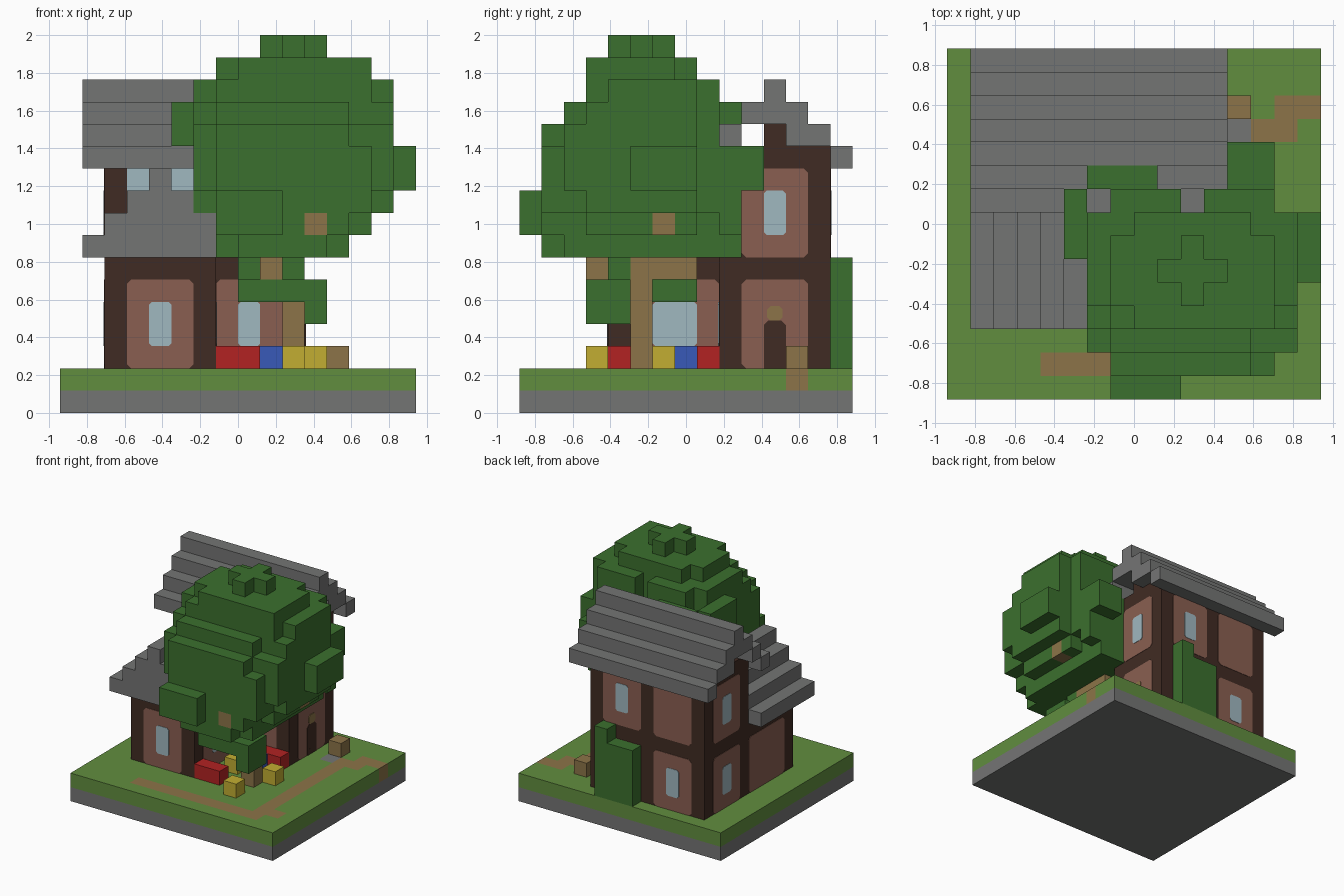
import bpy, bmesh, random
from mathutils import Vector

cube = bpy.data.objects.get("Cube")
if cube:
    bpy.data.objects.remove(cube)
random.seed(4)
U = 2 / 17                                   # block size
ORIGIN = Vector((-8 * U, -7.5 * U, 0))


def material(name, *srgb):
    lin = [((c / 255 + 0.055) / 1.055) ** 2.4 for c in srgb] + [1]
    m = bpy.data.materials.new(name)
    m.use_nodes = True
    m.diffuse_color = lin
    m.node_tree.nodes["Principled BSDF"].inputs["Base Color"].default_value = lin
    return m


TIMBER = material("dark timber", 64, 43, 35)
PLASTER = material("clay plaster", 138, 95, 81)
GLASS = material("pale glass", 160, 184, 192)
STONE = material("grey stone", 116, 117, 116)
LEAF = material("leaf green", 59, 112, 46)
GRASS = material("grass green", 97, 141, 63)
WOOD = material("tan wood", 140, 116, 72)
RED = material("petal red", 178, 34, 34)
YELLOW = material("petal yellow", 194, 174, 50)
BLUE = material("petal blue", 56, 90, 184)


def box(i, j, k):
    """Set of grid cells; each axis is one index or an inclusive pair."""
    span = [range(a, a + 1) if isinstance(a, int) else range(a[0], a[1] + 1) for a in (i, j, k)]
    return {(x, y, z) for x in span[0] for y in span[1] for z in span[2]}


parts = []                                   # (name, cells, material)
solid = set()


def part(name, cells, mat):
    """Register cells that no earlier part already fills."""
    cells = cells - solid
    solid.update(cells)
    parts.append((name, cells, mat))


def finish(name, bm, mat):
    bmesh.ops.remove_doubles(bm, verts=bm.verts, dist=1e-5)
    mesh = bpy.data.meshes.new(name)
    bm.to_mesh(mesh)
    bm.free()
    mesh.materials.append(mat)
    bpy.context.collection.objects.link(bpy.data.objects.new(name, mesh))


def build_blocks(name, cells, mat):
    """Mesh only the cell sides that are open to the air."""
    bm = bmesh.new()
    for c in sorted(cells):
        for axis in range(3):
            for sign in (-1, 1):
                n = [0, 0, 0]
                n[axis] = sign
                if tuple(a + b for a, b in zip(c, n)) in solid:
                    continue
                centre = Vector(c) + Vector((0.5, 0.5, 0.5)) + Vector(n) / 2
                u, v = Vector((0, 0, 0)), Vector((0, 0, 0))
                u[(axis + 1) % 3] = 0.5 * sign
                v[(axis + 2) % 3] = 0.5
                ring = (centre - u - v, centre + u - v, centre + u + v, centre - u + v)
                bm.faces.new([bm.verts.new(p * U + ORIGIN) for p in ring])
    finish(name, bm, mat)


def plates(name, mat, height, corner, specs):
    """Thin wall plates with cut corners: (axis, outward sign, plane, a0, a1, z0, z1)."""
    bm = bmesh.new()
    for axis, sign, plane, a0, a1, z0, z1 in specs:
        c = corner
        outline = [(a0 + c, z0), (a1 - c, z0), (a1, z0 + c), (a1, z1 - c),
                   (a1 - c, z1), (a0 + c, z1), (a0, z1 - c), (a0, z0 + c)]

        def place(a, z, out):
            p = plane + sign * out / U
            return Vector((p, a, z) if axis == "x" else (a, p, z)) * U + ORIGIN
        back = [bm.verts.new(place(a, z, 0)) for a, z in outline]
        front = [bm.verts.new(place(a, z, height)) for a, z in outline]
        bm.faces.new(front)
        for n in range(8):
            m = (n + 1) % 8
            bm.faces.new((back[n], back[m], front[m], front[n]))
    bmesh.ops.recalc_face_normals(bm, faces=bm.faces)
    # keep the broad faces pointing outward
    for f in bm.faces:
        f.normal_update()
    finish(name, bm, mat)


# Ground slab with a winding path
part("stone_slab", box((0, 15), (0, 14), 0), STONE)
part("door_paving", box(12, 11, 1), STONE)
path = (box((4, 13), 1, 1) | box((13, 14), 2, 1) | box(13, (3, 10), 1)
        | box((13, 14), 11, 1) | box((14, 15), 12, 1))
part("path", path, WOOD)
part("lawn", box((0, 15), (0, 14), 1), GRASS)

# Timber house bodies
part("main_house", box((2, 10), (9, 13), (2, 11)) | box((2, 10), 11, 12), TIMBER)
part("front_wing", box((2, 6), (4, 8), (2, 6)), TIMBER)

# Stepped roofs
main_roof = box((1, 11), 11, 14) | box((1, 11), (10, 12), 13) | box((1, 11), (12, 13), 12)
main_roof |= box((1, 11), 9, 12) | box((1, 11), 8, 11) | box((1, 11), 14, 11)
part("main_roof", main_roof, STONE)
wing_roof = set()
for step in range(4):
    wing_roof |= box((1 + step, 7 - step), (3, 8), 7 + step)
part("wing_roof", wing_roof, STONE)

# Trunk and branches
trunk = box(10, 5, (2, 9)) | box(10, (6, 7), 6) | box(9, (3, 5), 6) | box(11, 1, 8) | box(13, 6, 8)
part("tree_trunk", trunk, WOOD)

# Leaf crown: one rounded layer per height, plus lobes that stick out
layers = {7: (7, 12, 1, 9), 8: (6, 13, 1, 9), 9: (6, 14, 1, 9), 10: (6, 14, 1, 9),
          11: (6, 14, 1, 9), 12: (6, 14, 1, 8), 13: (6, 14, 2, 8), 14: (6, 14, 3, 8),
          15: (7, 13, 3, 7)}
clump = {}
crown = box((9, 11), 5, 16) | box(10, (4, 6), 16)
for k, (i0, i1, j0, j1) in layers.items():
    for c in box((i0, i1), (j0, j1), k):
        dx = abs(2 * c[0] - i0 - i1) / (i1 - i0 + 1)
        dy = abs(2 * c[1] - j0 - j1) / (j1 - j0 + 1)
        key = (c[0] // 2, c[1] // 2, k // 2)
        limit = 1 + clump.setdefault(key, random.uniform(-0.15, 0.2))
        if dx ** 3 + dy ** 3 <= limit:
            crown.add(c)
crown -= box(10, 8, (12, 16))
crown -= box(11, 0, 8) | box((14, 15), 6, 8)
crown |= box((7, 9), 0, (8, 9)) | box((7, 9), 1, (8, 9)) | box(15, (5, 7), (10, 11))
crown |= box((12, 13), 10, (10, 11)) | box(5, (6, 8), (12, 13)) | box((6, 8), 9, 13)
crown |= box((11, 13), 9, (8, 10)) | box((11, 12), 9, 7)
part("leaf_crown", crown, LEAF)
low = box((8, 11), 3, 5) | box(11, (3, 4), (4, 5)) | box(8, 4, 6) | box(10, 4, 6) | box(9, (6, 7), 5)
part("low_leaves", low, LEAF)

# Climbing plant, crate and flowers
part("climbing_plant", box(9, 14, (2, 6)) | box((7, 8), 14, (2, 5)), LEAF)
part("crate", box(12, 12, 2), WOOD)
part("red_flowers", box((7, 8), 4, 2) | box((9, 10), 8, 2), RED)
part("yellow_flowers", box(10, 3, 2) | box(11, 6, 2) | box(8, 6, 2), YELLOW)
part("blue_flower", box(9, 7, 2), BLUE)

for entry in parts:
    build_blocks(*entry)

# Plaster panels between the timbers
LOW, HIGH = (2, 6), (7, 11)
panels = [("y", -1, 4, 3, 6, *LOW), ("x", -1, 2, 5, 9, *LOW), ("x", 1, 7, 5, 9, *LOW)]
for z in (LOW, HIGH):
    panels += [("x", -1, 2, 10, 13, *z), ("x", 1, 11, 10, 13, *z), ("y", -1, 9, 7, 10, *z)]
    panels += [("y", 1, 14, a, a + 3, *z) for a in (3, 7)]
plates("wall_panels", PLASTER, 0.003, 0.2, panels)

# Windows
LOW, HIGH = (3, 5), (8, 10)
windows = [("y", -1, 4, 4, 5, *LOW), ("y", -1, 9, 8, 9, *LOW), ("y", -1, 9, 8, 9, *HIGH),
           ("y", 1, 14, 4, 5, *LOW), ("y", 1, 14, 8, 9, *HIGH), ("x", 1, 11, 11, 12, *HIGH),
           ("x", -1, 2, 11, 12, *LOW), ("x", -1, 2, 11, 12, *HIGH), ("x", 1, 7, 6, 8, *LOW)]
plates("windows", GLASS, 0.006, 0.13, windows)
plates("dormer_windows", GLASS, 0.006, 0.02, [("y", -1, 9, a, a + 1, 10, 11) for a in (3, 5)])

# Door with a lamp above it
plates("door", TIMBER, 0.006, 0.2, [("x", 1, 11, 11, 12, 2, 4.15)])
plates("door_foot", TIMBER, 0.0065, 0.01, [("x", 1, 11, 11, 12, 2, 2.4)])
plates("door_lamp", WOOD, 0.008, 0.15, [("x", 1, 11, 11.15, 11.85, 4.15, 4.8)])
